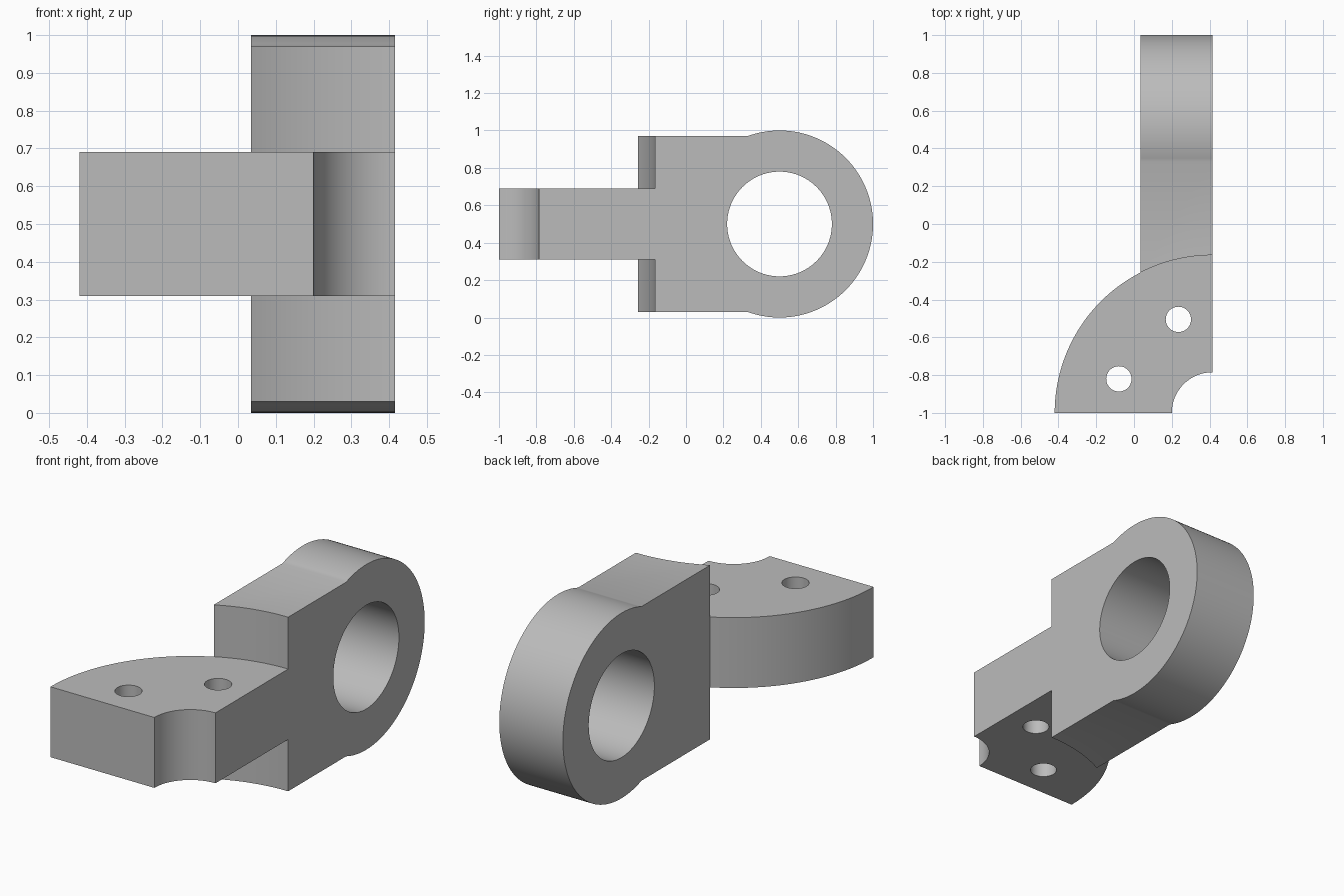
import bpy
import bmesh
from math import sin, cos, radians, acos, degrees
from mathutils import Vector

cube = bpy.data.objects.get("Cube")
if cube:
    bpy.data.objects.remove(cube, do_unlink=True)

# Main dimensions
SIDE, LEFT, FRONT = 0.415, 0.035, -1.0     # lug side planes and front plane
OUTER, INNER = 0.835, 0.215                # quarter plate radii
PLATE_LOW, PLATE_HIGH = 0.31, 0.69
LUG_LOW, LUG_HIGH = 0.03, 0.97
EYE_Y, EYE_Z, EYE_R, BORE_R = 0.5, 0.5, 0.5, 0.28

steel = bpy.data.materials.new("plain grey")
steel.use_nodes = True
grey = (0.5, 0.5, 0.5, 1)
steel.diffuse_color = grey
steel.node_tree.nodes["Principled BSDF"].inputs["Base Color"].default_value = grey


def arc(cx, cy, r, start, end, n):
    angles = [radians(start + (end - start) * i / n) for i in range(n + 1)]
    return [(cx + r * cos(a), cy + r * sin(a)) for a in angles]


def prism(name, outline, low, high, axis="z"):
    """Extrude an xy outline along z, or a yz outline along x."""
    def place(p, h):
        return (p[0], p[1], h) if axis == "z" else (h, p[0], p[1])
    bm = bmesh.new()
    face = bm.faces.new([bm.verts.new(place(p, low)) for p in outline])
    top = bmesh.ops.extrude_face_region(bm, geom=[face])["geom"]
    shift = Vector(place((0, 0), high - low))
    bmesh.ops.translate(bm, vec=shift,
                        verts=[v for v in top if isinstance(v, bmesh.types.BMVert)])
    bmesh.ops.recalc_face_normals(bm, faces=bm.faces)
    mesh = bpy.data.meshes.new(name)
    bm.to_mesh(mesh)
    bm.free()
    mesh.materials.append(steel)
    ob = bpy.data.objects.new(name, mesh)
    bpy.context.collection.objects.link(ob)
    return ob


def combine(ob, tool, operation):
    mod = ob.modifiers.new(tool.name, "BOOLEAN")
    mod.operation, mod.solver, mod.object = operation, "EXACT", tool
    bpy.context.view_layer.objects.active = ob
    bpy.ops.object.modifier_apply(modifier=mod.name)
    bpy.data.objects.remove(tool, do_unlink=True)


# Plan outline: quarter ring plate running into the straight lug
corner = degrees(acos((LEFT - SIDE) / OUTER))
plan = (arc(SIDE, FRONT, INNER, 90, 180, 24)
        + arc(SIDE, FRONT, OUTER, 180, corner, 40)
        + [(LEFT, 1.2), (SIDE, 1.2)])
bracket = prism("bracket", plan, -0.1, 1.1)

# Side outline: straight shank ending in a round eye
join = degrees(acos((LUG_HIGH - EYE_Z) / EYE_R))
side = ([(-1.2, LUG_HIGH), (-1.2, LUG_LOW)]
        + arc(EYE_Y, EYE_Z, EYE_R, -90 - join, 90 + join, 96))
combine(bracket, prism("side_shape", side, -1, 1, "x"), "INTERSECT")

# Clear the space above and below the plate up to the curved step
step = (arc(SIDE, FRONT, OUTER, 80, 90, 6)[:-1]
        + arc(SIDE, FRONT, OUTER, 90, corner, 16)
        + [(-0.7, -0.1), (-0.7, -1.2), (0.7, -1.2)])
combine(bracket, prism("upper_step", step, PLATE_HIGH, 1.3), "DIFFERENCE")
combine(bracket, prism("lower_step", step, -0.3, PLATE_LOW), "DIFFERENCE")

# Eye bore and the two bolt holes
bore = arc(EYE_Y, EYE_Z, BORE_R, 0, 360, 96)[:-1]
combine(bracket, prism("eye_bore", bore, -1, 1, "x"), "DIFFERENCE")
for x, y in [(0.235, -0.505), (-0.08, -0.82)]:
    hole = arc(x, y, 0.067, 0, 360, 40)[:-1]
    combine(bracket, prism("bolt_hole", hole, 0, 1), "DIFFERENCE")

bpy.ops.object.select_all(action="DESELECT")
bracket.select_set(True)
bpy.context.view_layer.objects.active = bracket
bpy.ops.object.shade_smooth_by_angle()
